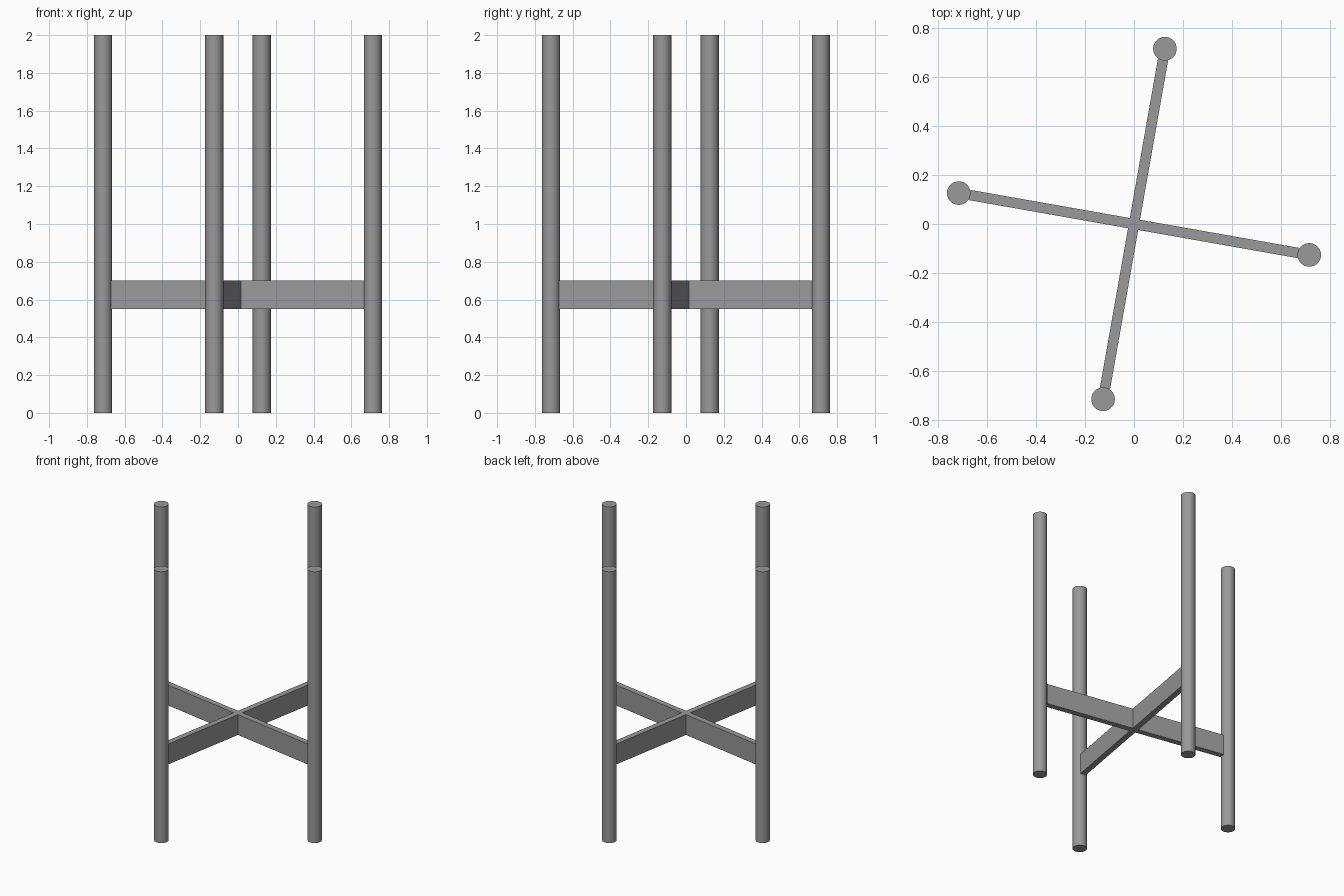
import bpy, bmesh, math
from mathutils import Matrix

if "Cube" in bpy.data.objects:
    bpy.data.objects.remove(bpy.data.objects["Cube"])

TURN = math.radians(-10)      # whole stand is turned about z
LEG_DIST, LEG_R, HEIGHT = 0.725, 0.048, 2.0
BAR_HALF, BAR_W, BAR_LOW, BAR_HIGH = 0.68, 0.021, 0.55, 0.70

dark = bpy.data.materials.new("dark_grey")
dark.diffuse_color = (0.32, 0.32, 0.32, 1)
dark.use_nodes = True
dark.node_tree.nodes["Principled BSDF"].inputs["Base Color"].default_value = dark.diffuse_color


def make_object(name, bm):
    mesh = bpy.data.meshes.new(name)
    bmesh.ops.recalc_face_normals(bm, faces=bm.faces)
    bm.to_mesh(mesh)
    bm.free()
    mesh.materials.append(dark)
    obj = bpy.data.objects.new(name, mesh)
    bpy.context.collection.objects.link(obj)
    return obj


# Four round legs
for i, name in enumerate(("right_leg", "back_leg", "left_leg", "front_leg")):
    angle = TURN + i * math.pi / 2
    bm = bmesh.new()
    bmesh.ops.create_cone(bm, cap_ends=True, segments=32, radius1=LEG_R,
                          radius2=LEG_R, depth=HEIGHT,
                          matrix=Matrix.Translation((0, 0, HEIGHT / 2)))
    for f in bm.faces:
        f.smooth = len(f.verts) == 4
    for e in bm.edges:
        e.smooth = all(len(f.verts) == 4 for f in e.link_faces)
    leg = make_object(name, bm)
    leg.location = (LEG_DIST * math.cos(angle), LEG_DIST * math.sin(angle), 0)

# Cross brace: one plus-shaped profile pulled up to the bar height
bm = bmesh.new()
outline = []
for i in range(4):
    turn = Matrix.Rotation(TURN + i * math.pi / 2, 3, 'Z')
    for x, y in ((BAR_HALF, -BAR_W), (BAR_HALF, BAR_W), (BAR_W, BAR_W)):
        v = bm.verts.new((x, y, BAR_LOW))
        v.co = turn @ v.co
        outline.append(v)
base = bm.faces.new(outline)
new = bmesh.ops.extrude_face_region(bm, geom=[base], use_keep_orig=True)["geom"]
bmesh.ops.translate(bm, vec=(0, 0, BAR_HIGH - BAR_LOW),
                    verts=[g for g in new if isinstance(g, bmesh.types.BMVert)])
make_object("cross_brace", bm)
